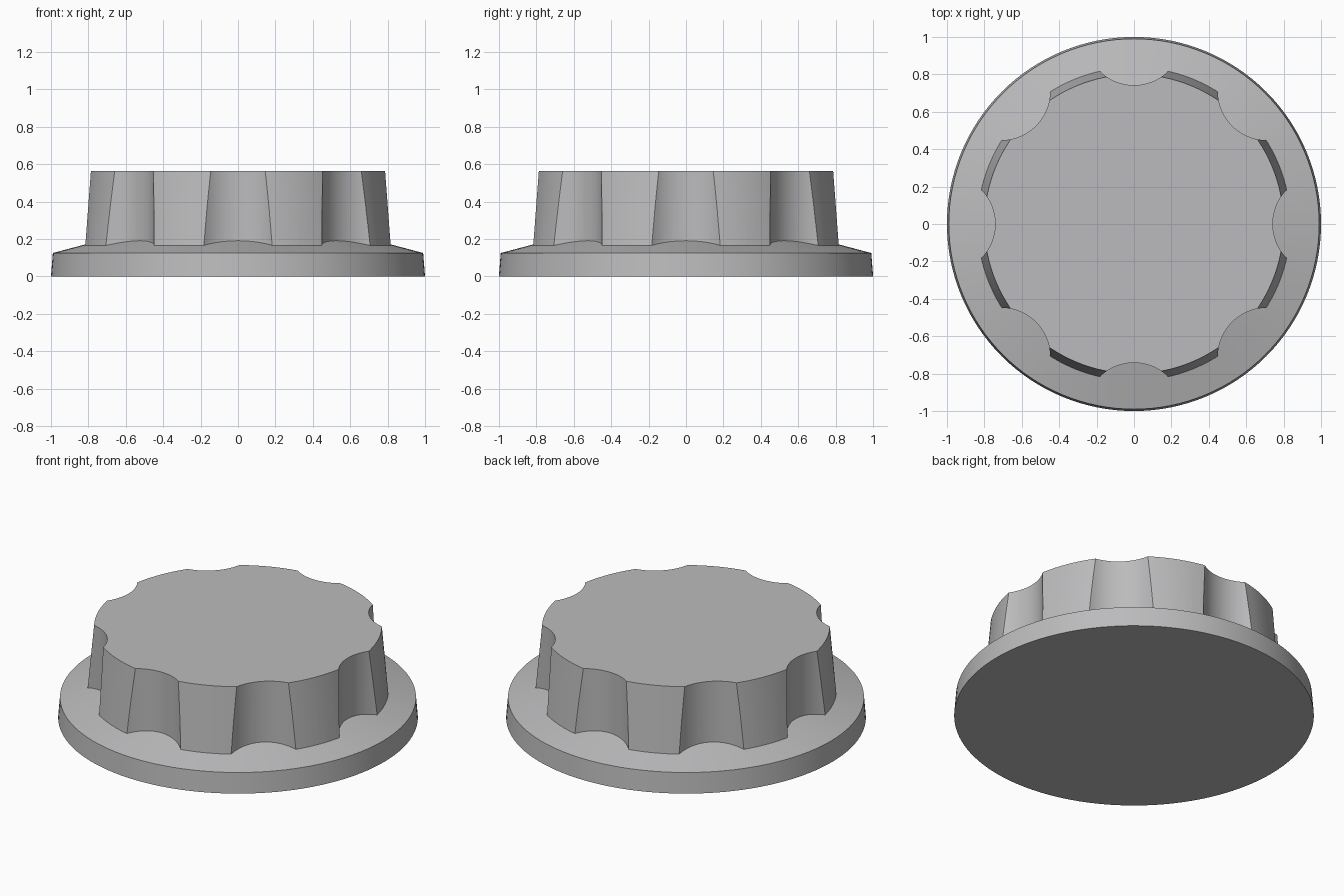
import bpy, bmesh, math

if "Cube" in bpy.data.objects:
    bpy.data.objects.remove(bpy.data.objects["Cube"])

grey = bpy.data.materials.new("grey plastic")
grey.diffuse_color = (0.5, 0.5, 0.51, 1)
grey.use_nodes = True
grey.node_tree.nodes["Principled BSDF"].inputs["Base Color"].default_value = grey.diffuse_color


def lathe(name, profile, segments=128, center=(0, 0)):
    """Closed solid of revolution from (radius, z) points, bottom to top."""
    bm = bmesh.new()
    rings = []
    for r, z in profile:
        rings.append([bm.verts.new((center[0] + r * math.cos(2 * math.pi * i / segments),
                                    center[1] + r * math.sin(2 * math.pi * i / segments), z))
                      for i in range(segments)])
    for low, high in zip(rings, rings[1:]):
        for i in range(segments):
            j = (i + 1) % segments
            bm.faces.new((low[i], low[j], high[j], high[i]))
    bm.faces.new(rings[0][::-1])
    bm.faces.new(rings[-1])
    mesh = bpy.data.meshes.new(name)
    bm.to_mesh(mesh)
    bm.free()
    mesh.materials.append(grey)
    obj = bpy.data.objects.new(name, mesh)
    bpy.context.collection.objects.link(obj)
    return obj


def combine(target, other, operation):
    """Apply a boolean and remove the helper object."""
    mod = target.modifiers.new("boolean", 'BOOLEAN')
    mod.operation, mod.solver, mod.object = operation, 'EXACT', other
    bpy.context.view_layer.objects.active = target
    bpy.ops.object.modifier_apply(modifier=mod.name)
    bpy.data.objects.remove(other)


# Tapered grip, rooted inside the flange
grip = lathe("grip", [(0.843, 0.10), (0.80, 0.563)])

# Eight round finger flutes around the grip
for k in range(8):
    a = k * math.pi / 4
    flute = lathe("flute_cutter", [(0.262, 0.0), (0.262, 0.7)], 64,
                  (1.004 * math.cos(a), 1.004 * math.sin(a)))
    combine(grip, flute, 'DIFFERENCE')

# Flange with a shallow conical top, joined to the grip
knob = lathe("knob", [(1.0, 0.0), (0.99, 0.125), (0.65, 0.215)])
combine(knob, grip, 'UNION')

# Smooth curved walls with crisp edges
bpy.ops.object.select_all(action='DESELECT')
knob.select_set(True)
bpy.context.view_layer.objects.active = knob
bpy.ops.object.shade_smooth_by_angle(angle=math.radians(12))
